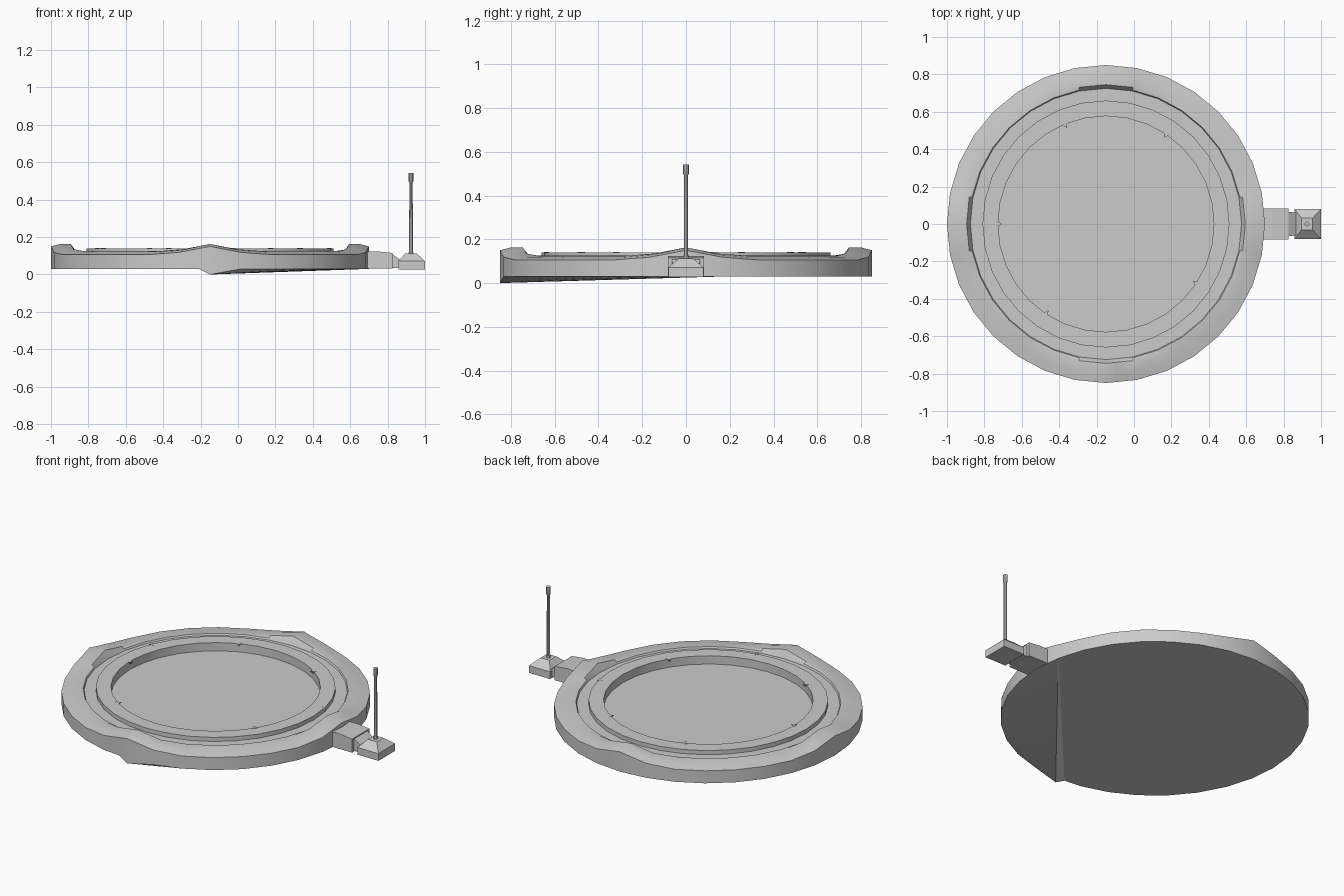
import bpy, bmesh
from math import sin, cos, pi, radians, hypot

if "Cube" in bpy.data.objects:
    bpy.data.objects.remove(bpy.data.objects["Cube"])

CX = -0.15          # platform centre
STEP = 2 * pi / 32


def finish(bm, name, smooth=None):
    bmesh.ops.recalc_face_normals(bm, faces=bm.faces)
    me = bpy.data.meshes.new(name)
    bm.to_mesh(me)
    bm.free()
    ob = bpy.data.objects.new(name, me)
    bpy.context.collection.objects.link(ob)
    if smooth:
        bpy.ops.object.select_all(action='DESELECT')
        bpy.context.view_layer.objects.active = ob
        ob.select_set(True)
        bpy.ops.object.shade_smooth_by_angle(angle=radians(smooth))
    return ob


def bridge(bm, a, b):
    for i in range(len(a)):
        j = (i + 1) % len(a)
        bm.faces.new((a[i], a[j], b[j], b[i]))


def loft(name, sections, smooth=None):
    """Closed solid through a list of equal-length point loops."""
    bm = bmesh.new()
    loops = [[bm.verts.new(p) for p in s] for s in sections]
    for a, b in zip(loops, loops[1:]):
        bridge(bm, a, b)
    bm.faces.new(loops[0])
    bm.faces.new(loops[-1])
    return finish(bm, name, smooth)


def rect_z(x0, x1, y, z):
    return [(x0, -y, z), (x1, -y, z), (x1, y, z), (x0, y, z)]


def rect_x(x, y, z0, z1):
    return [(x, -y, z0), (x, y, z0), (x, y, z1), (x, -y, z1)]


def circle(r, z, x=0.925, n=8):
    return [(x + r * cos(2 * pi * i / n), r * sin(2 * pi * i / n), z) for i in range(n)]


# Platform rim: revolved profile (radius, height, extra height at the four peaks)
def platform():
    profile = [(0.85, 0.03, 0), (0.85, 0.106, 0.044), (0.80, 0.116, 0.047),
               (0.745, 0.124, 0.039), (0.73, 0.125, 0), (0.725, 0.115, 0),
               (0.66, 0.115, 0)]
    angles = sorted([i * STEP for i in range(32)] + [1.5 * pi - 0.07, 1.5 * pi + 0.07])
    bm = bmesh.new()
    loops = []
    for r, z, peak in profile:
        loop = []
        for a in angles:
            d = abs((a + pi / 4) % (pi / 2) - pi / 4) / STEP
            w = 1 - 0.72 * d if d < 1 else max(0, 0.28 * (2 - d))
            k = cos(STEP / 2) / cos(a % STEP - STEP / 2)   # stay on the 32-gon
            loop.append(bm.verts.new((CX + r * k * cos(a), r * k * sin(a), z + peak * w)))
        loops.append(loop)
    for a, b in zip(loops, loops[1:]):
        bridge(bm, a, b)
    bm.faces.new(loops[-1])
    # underside with one dropped tip at the front
    low = loops[0]
    n = len(low)
    tip = min(range(n), key=lambda i: low[i].co.y)
    low[tip].co.z = 0.0
    order = [low[(tip + i) % n] for i in range(n)]     # tip, then towards +x
    for i in range(1, 10):
        bm.faces.new((order[0], order[i], order[i + 1]))
    bm.faces.new((order[0], order[10], order[-1]))
    bm.faces.new(order[10:])
    finish(bm, "platform_rim", 30)


platform()


# Raised inner ring with sunken floor
def inner_ring():
    bm = bmesh.new()
    loops = []
    for r, z in [(0.66, 0.113), (0.66, 0.14), (0.577, 0.14), (0.577, 0.09)]:
        loops.append([bm.verts.new((CX + r * cos(i * STEP), r * sin(i * STEP), z))
                      for i in range(32)])
    for a, b in zip(loops, loops[1:]):
        bridge(bm, a, b)
    finish(bm, "inner_ring", 30)


inner_ring()

# The disc inside the ring sits lower than the groove: reopen the platform centre
rim = bpy.data.objects["platform_rim"]
bm = bmesh.new()
bm.from_mesh(rim.data)
centre = [f for f in bm.faces if len(f.verts) > 30 and f.calc_center_median().z > 0.1]
bmesh.ops.delete(bm, geom=centre, context='FACES_ONLY')
bm.faces.new([bm.verts.new((CX + 0.577 * cos(i * STEP), 0.577 * sin(i * STEP), 0.09))
              for i in range(32)])
bm.to_mesh(rim.data)
bm.free()

# Tiny wedge markers along both ring edges
spots = [(-0.37, 0.54), (0.18, 0.49), (-0.75, 0.25), (0.49, 0.13),
         (-0.73, 0.0), (0.34, -0.32), (-0.47, -0.48), (-0.02, -0.64)]
for x, y in spots:
    d = hypot(x - CX, y)
    ux, uy = (x - CX) / d, y / d
    inward = 0.555 if d < 0.62 else 0.637
    base = 0.585 if d < 0.62 else 0.66

    def at(r, t, z):
        return (CX + ux * r - uy * t, uy * r + ux * t, z)
    bm = bmesh.new()
    a, b, c, e = [bm.verts.new(p) for p in (at(base, -0.017, 0.142), at(base, 0.017, 0.142),
                                            at(inward, 0, 0.142), at(base, 0, 0.115))]
    for f in ((a, b, c), (a, b, e), (b, c, e), (c, a, e)):
        bm.faces.new(f)
    finish(bm, "ring_marker")

# Arm joining platform and post base
loft("arm", [rect_x(0.66, 0.083, 0.032, 0.122), rect_x(0.74, 0.083, 0.032, 0.124),
             rect_x(0.825, 0.083, 0.032, 0.115)])
loft("arm_neck", [rect_x(0.82, 0.065, 0.036, 0.112), rect_x(0.88, 0.06, 0.036, 0.07)])

# Post base: block with a truncated pyramid
loft("post_base", [rect_z(0.858, 1.0, 0.08, 0.028), rect_z(0.858, 1.0, 0.08, 0.072),
                   rect_z(0.895, 0.955, 0.032, 0.113)])

# Post with a thicker tip
loft("post", [circle(0.014, 0.105), circle(0.010, 0.13), circle(0.009, 0.49),
              circle(0.013, 0.50), circle(0.013, 0.542)], 30)
